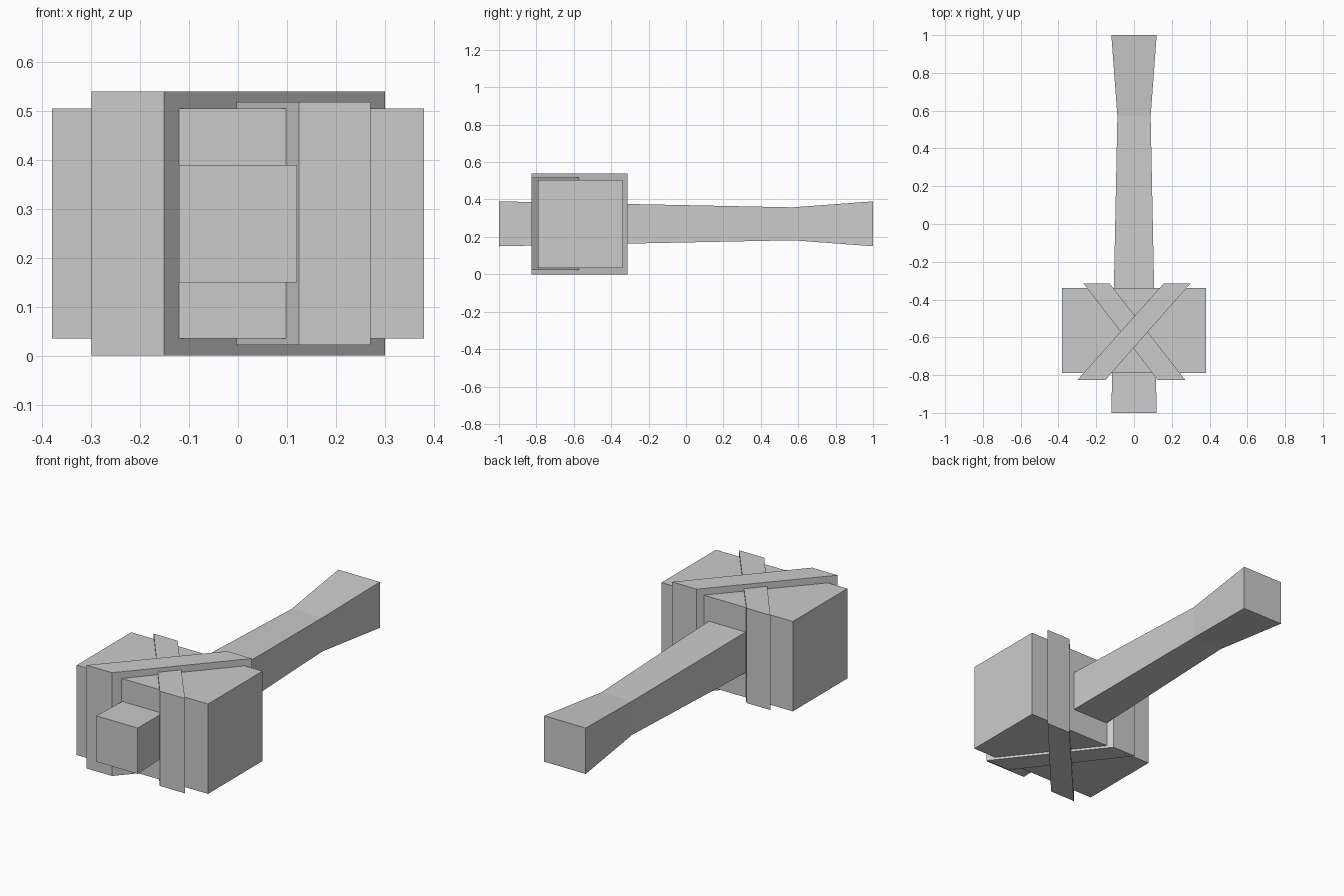
import bpy
import bmesh

cube = bpy.data.objects.get("Cube")
if cube:
    bpy.data.objects.remove(cube, do_unlink=True)

# One plain grey for the whole hammer
grey = bpy.data.materials.new("plain_grey")
grey.use_nodes = True
colour = (0.6, 0.6, 0.6, 1)
grey.diffuse_color = colour
grey.node_tree.nodes["Principled BSDF"].inputs["Base Color"].default_value = colour

MID_Z = 0.27


def loft(name, rings):
    """Skin a row of four-cornered rings and cap both ends."""
    bm = bmesh.new()
    loops = [[bm.verts.new(p) for p in ring] for ring in rings]
    for a, b in zip(loops, loops[1:]):
        for i in range(4):
            j = (i + 1) % 4
            bm.faces.new((a[i], a[j], b[j], b[i]))
    bm.faces.new(loops[0][::-1])
    bm.faces.new(loops[-1])
    bmesh.ops.recalc_face_normals(bm, faces=bm.faces)
    mesh = bpy.data.meshes.new(name)
    bm.to_mesh(mesh)
    bm.free()
    mesh.materials.append(grey)
    obj = bpy.data.objects.new(name, mesh)
    bpy.context.collection.objects.link(obj)
    return obj


def ring(y, x0, x1, half_z):
    """Upright rectangle at a given depth."""
    lo, hi = MID_Z - half_z, MID_Z + half_z
    return [(x0, y, lo), (x1, y, lo), (x1, y, hi), (x0, y, hi)]


# Handle: square section, narrowing to a waist and flaring at the grip end
loft("handle", [ring(y, -h, h, h) for y, h in ((-1, 0.12), (0.57, 0.088), (1, 0.12))])

# Head block
loft("head", [ring(y, -0.38, 0.38, 0.235) for y in (-0.79, -0.34)])

# Two diagonal bands crossing over the head, one slightly taller
FRONT, BACK = -0.825, -0.314
loft("outer_band", [ring(FRONT, -0.299, -0.151, 0.27), ring(BACK, 0.158, 0.30, 0.27)])
loft("inner_band", [ring(FRONT, 0.125, 0.271, 0.248), ring(BACK, -0.268, -0.13, 0.248)])
